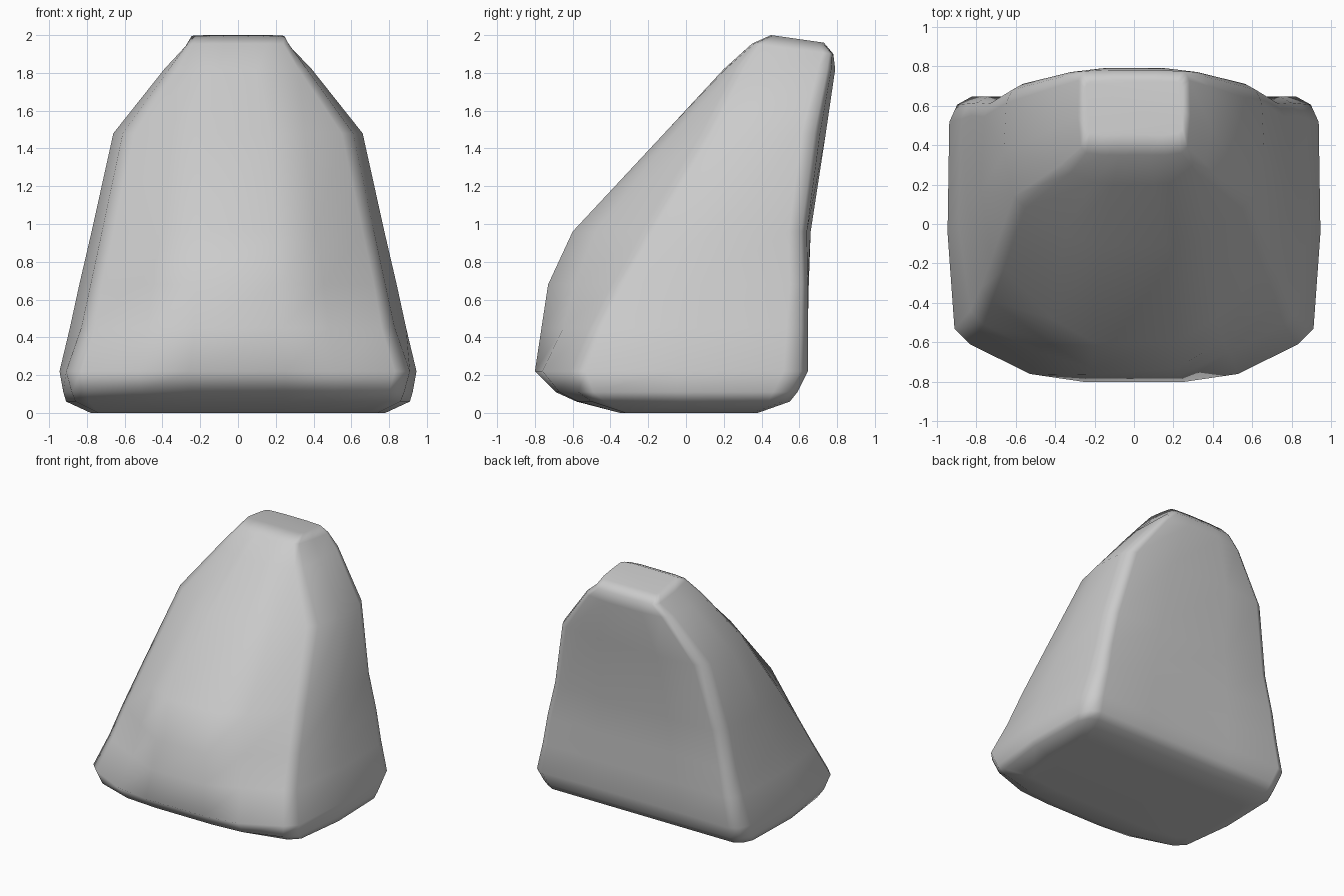
import bpy, bmesh

# Horizontal slices of the boulder:
# z, front centre y, front mid y, front corner x, front corner y,
# side half width, back corner y, back centre y, bevel, drop of z at back
SLICES = [
    (0.00, -0.35, -0.35, 0.74, -0.32, 0.78, 0.38, 0.38, 0.06, 0),
    (0.06, -0.58, -0.57, 0.86, -0.50, 0.91, 0.55, 0.55, 0.07, 0),
    (0.11, -0.69, -0.67, 0.88, -0.57, 0.925, 0.59, 0.59, 0.08, 0),
    (0.22, -0.80, -0.76, 0.91, -0.61, 0.945, 0.645, 0.635, 0.08, 0),
    (0.45, -0.765, -0.65, 0.83, -0.51, 0.89, 0.645, 0.64, 0.07, 0),
    (0.68, -0.73, -0.59, 0.78, -0.39, 0.84, 0.645, 0.65, 0.06, 0),
    (0.96, -0.60, -0.48, 0.72, -0.23, 0.775, 0.64, 0.66, 0.06, 0),
    (1.48, -0.115, -0.06, 0.61, 0.08, 0.66, 0.71, 0.74, 0.06, 0),
    (1.82, 0.20, 0.21, 0.365, 0.26, 0.39, 0.77, 0.79, 0.045, 0),
    (1.955, 0.35, 0.35, 0.27, 0.36, 0.285, 0.775, 0.78, 0.03, 0.055),
    (2.00, 0.45, 0.45, 0.245, 0.46, 0.25, 0.72, 0.73, 0.02, 0.04),
]


def ring(s):
    z, yf, ym, xc, yc, xs, yb, ybc, r, drop = s
    xb = xs - 0.25 * (xs - xc)
    half = [(0.28 * xc, yf), (0.58 * xc, ym), (xc - r, yc), (xc, yc + r),
            (xs, yc + 0.45 * (yb - yc)), (xb, yb - r * 1.6),
            (xb - r * 0.5, yb - r * 0.5), (xb - r * 1.4, yb), (0.4 * xb, ybc)]
    pts = half + [(-x, y) for x, y in reversed(half)]
    return [(x, y, z - drop * (y - yf) / (ybc - yf)) for x, y in pts]


# Boulder: skin the slices and cap both ends
bm = bmesh.new()
rings = [[bm.verts.new(p) for p in ring(s)] for s in SLICES]
n = len(rings[0])
for a, b in zip(rings, rings[1:]):
    for i in range(n):
        j = (i + 1) % n
        bm.faces.new((a[i], a[j], b[j], b[i]))
bm.faces.new(rings[0][::-1])
bm.faces.new(rings[-1])
bmesh.ops.recalc_face_normals(bm, faces=bm.faces)
for f in bm.faces:
    f.smooth = True
mesh = bpy.data.meshes.new("boulder")
bm.to_mesh(mesh)
bm.free()
boulder = bpy.data.objects.new("boulder", mesh)
bpy.context.collection.objects.link(boulder)

# Weighted normals keep the broad faces flat and the edges soft
mod = boulder.modifiers.new("soft_edges", 'WEIGHTED_NORMAL')
mod.weight = 50
